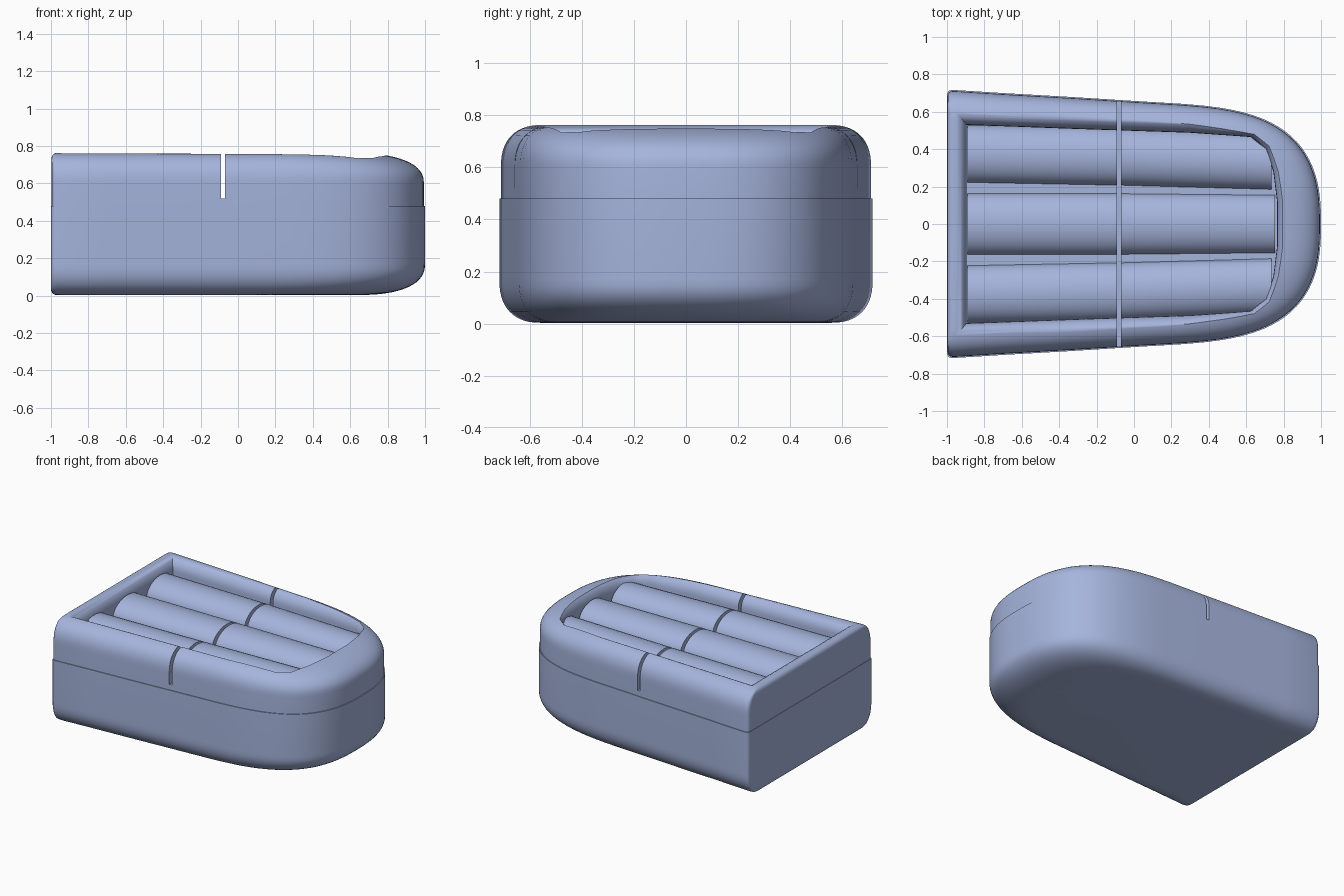
import bpy, bmesh, math

if "Cube" in bpy.data.objects:
    bpy.data.objects.remove(bpy.data.objects["Cube"])

blue = bpy.data.materials.new("soft_blue")
blue.diffuse_color = (0.38, 0.46, 0.72, 1)
blue.use_nodes = True
blue.node_tree.nodes["Principled BSDF"].inputs["Base Color"].default_value = blue.diffuse_color


def make_object(name, rings):
    """Skin a stack of equal-length closed rings and cap both ends."""
    bm = bmesh.new()
    loops = [[bm.verts.new(p) for p in ring] for ring in rings]
    n = len(loops[0])
    for a, b in zip(loops, loops[1:]):
        for i in range(n):
            j = (i + 1) % n
            bm.faces.new((a[i], a[j], b[j], b[i]))
    bm.faces.new(loops[0])
    bm.faces.new(loops[-1])
    bmesh.ops.recalc_face_normals(bm, faces=bm.faces)
    me = bpy.data.meshes.new(name)
    me.materials.append(blue)
    bm.to_mesh(me)
    bm.free()
    ob = bpy.data.objects.new(name, me)
    bpy.context.collection.objects.link(ob)
    return ob


def finish(ob, cutters=()):
    bpy.ops.object.select_all(action='DESELECT')
    ob.select_set(True)
    bpy.context.view_layer.objects.active = ob
    for c in cutters:
        m = ob.modifiers.new("cut", 'BOOLEAN')
        m.operation, m.object, m.solver = 'DIFFERENCE', c, 'EXACT'
        bpy.ops.object.modifier_apply(modifier=m.name)
    bpy.ops.object.shade_smooth_by_angle(angle=math.radians(40))


def outline(z, side, nose, back):
    """Plan outline: flat back, tapering sides, rounded nose; inset per side."""
    half = [(-1, 0.685), (-0.997, 0.703), (-0.988, 0.713), (-0.97, 0.717),
            (-0.7, 0.70), (-0.35, 0.68)]
    for i in range(23):
        t = math.pi / 2 * i / 22
        u = math.sin(t) ** 0.5
        v = max(math.cos(t), 0) ** (2 / 2.6) if i < 22 else 0
        half.append((u, (0.658 - 0.055 * u) * v))
    k = 1 - side / 0.715
    length = (2 - nose - back) / 2
    pts = [(-1 + back + (x + 1) * length, y * k, z) for x, y in half]
    return pts + [(x, -y, z) for x, y, z in reversed(pts[:-1])]


def rounded_stack(z_seam, z_shoulder, z_end, inset, nose_roll):
    """Straight wall from the seam, then a squarish roll to the flat end."""
    depth = z_end - z_shoulder
    rings = [outline(z_seam, inset, inset, inset / 2)]
    for i in range(15):
        a = math.pi / 2 * i / 14
        c = 1 - max(math.cos(a), 0) ** (2 / 2.4)
        z = z_shoulder + depth * math.sin(a) ** (2 / 2.4)
        # the back edge has a much tighter radius
        d = max(0, 0.03 - abs(z_end - z))
        back = 0.03 - math.sqrt(max(0, 0.03 ** 2 - d * d))
        rings.append(outline(z, inset + 0.16 * c, inset + nose_roll * c, inset / 2 + back))
    return rings


def recess_ring(z, flare):
    """Plan of the well in the top, widened by flare."""
    back, front = -0.895 - 0.8 * flare, 0.765 + 0.8 * flare
    half = [(back, 0.53 + flare), (-0.3, 0.508 + flare), (0.3, 0.488 + flare),
            (front - 0.14, 0.465 + 0.7 * flare), (front - 0.06, 0.40 + 0.7 * flare),
            (front - 0.02, 0.28), (front, 0.12)]
    return [(x, y, z) for x, y in half] + [(x, -y, z) for x, y in reversed(half)]


# lower hull
finish(make_object("lower_hull", rounded_stack(0.48, 0.17, 0.003, 0.0, 0.36)))

# helpers: well with a rolled lip, and the slot that divides the top
lip = [(0.675 + 0.09 * math.sin(a), 0.085 * (1 - math.cos(a)))
       for a in (math.pi / 2 * i / 6 for i in range(7))]
well = make_object("well_cutter", [recess_ring(0.61, 0.0)]
                   + [recess_ring(z, f) for z, f in lip] + [recess_ring(0.82, 0.088)])
slot = make_object("slot_cutter", [
    [(x, y, z) for x, y in ((-0.092, -1), (-0.07, -1), (-0.07, 1), (-0.092, 1))]
    for z in (0.52, 1.0)])

# padded upper rim
rim = make_object("upper_rim", rounded_stack(0.478, 0.60, 0.763, 0.006, 0.40))
finish(rim, (well, slot))
for c in (well, slot):
    c.hide_render = True
    c.hide_set(True)


def rib(name, x0, y0, x1, y1, r0, r1):
    """Half-round bar lying along the well."""
    rings = []
    for x, y, r in ((x0, y0, r0), (x1, y1, r1)):
        rings.append([(x, y + r * math.cos(math.pi * i / 16),
                       0.59 + 0.115 * math.sin(math.pi * i / 16)) for i in range(17)])
    finish(make_object(name, rings))


# lengthwise rounded ribs in the well, split by the slot
for label, s in (("left", 1), ("middle", 0), ("right", -1)):
    wide = 0.155 if s else 0.165
    front = 0.735 if s else 0.755
    rib(f"back_rib_{label}", -0.89, 0.375 * s, -0.092, 0.36 * s, wide, wide)
    rib(f"front_rib_{label}", -0.07, 0.36 * s, front, 0.33 * s, wide, wide * 0.95)
